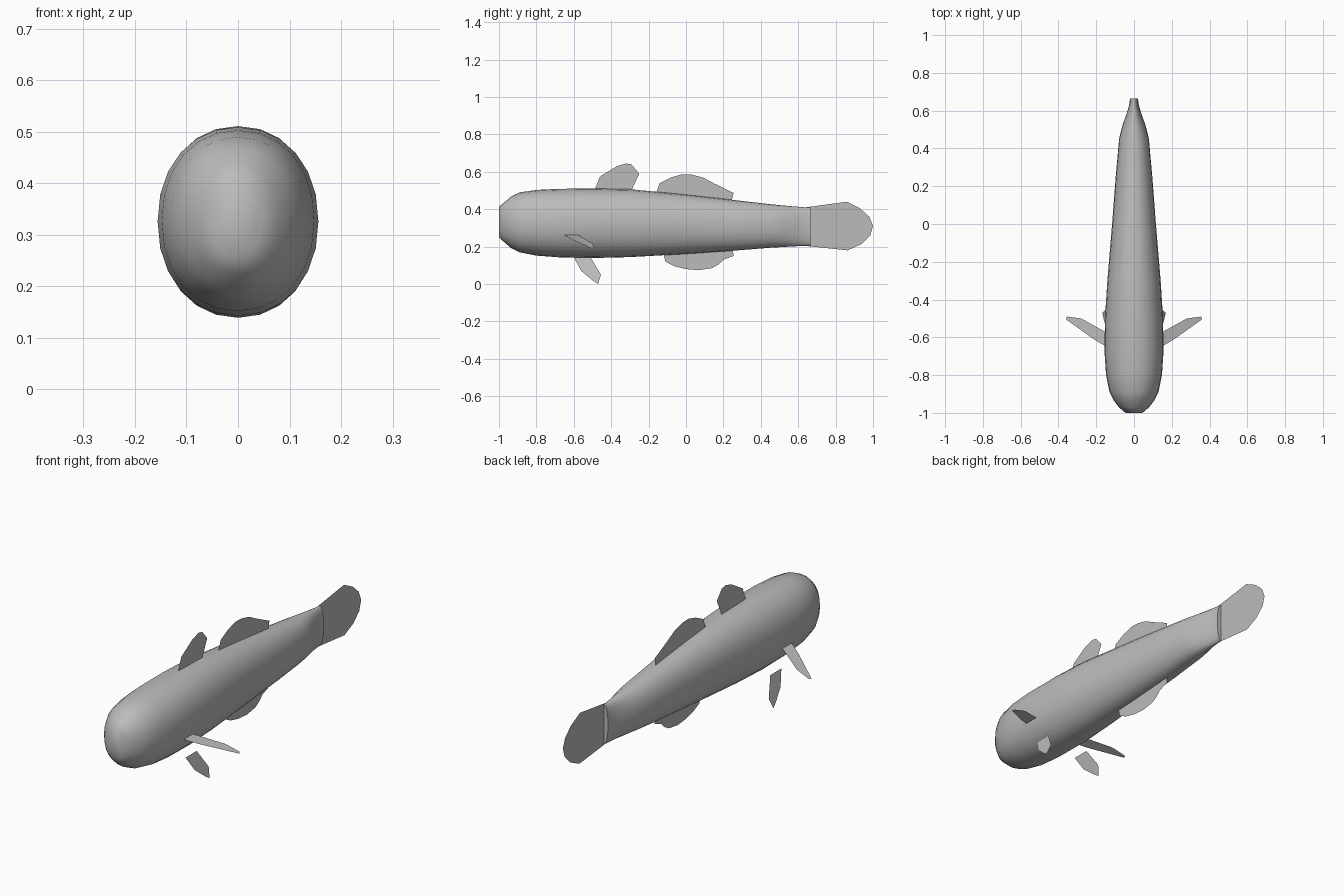
import bpy, bmesh, math

cube = bpy.data.objects.get("Cube")
if cube:
    bpy.data.objects.remove(cube, do_unlink=True)

# Single skin colour
grey = bpy.data.materials.new("plain_grey")
grey.use_nodes = True
colour = (0.5, 0.5, 0.5, 1)
grey.diffuse_color = colour
grey.node_tree.nodes["Principled BSDF"].inputs["Base Color"].default_value = colour


def add_object(name, bm):
    mesh = bpy.data.meshes.new(name)
    bm.to_mesh(mesh)
    bm.free()
    mesh.materials.append(grey)
    obj = bpy.data.objects.new(name, mesh)
    bpy.context.collection.objects.link(obj)
    return obj


def loft(name, stations, sides=24):
    """Skin slightly squared oval rings given as (y, half width, bottom, top)."""
    bm = bmesh.new()
    rings = []
    for y, half, low, high in stations:
        ring = []
        for i in range(sides):
            a = math.tau * i / sides
            c, s = math.cos(a), math.sin(a)
            x = half * math.copysign(abs(s) ** 0.95, s)
            z = (low + high) / 2 + (high - low) / 2 * math.copysign(abs(c) ** 0.93, c)
            ring.append(bm.verts.new((x, y, z)))
        rings.append(ring)
    for a, b in zip(rings, rings[1:]):
        for i in range(sides):
            j = (i + 1) % sides
            bm.faces.new((a[i], a[j], b[j], b[i]))
    nose = bm.faces.new(rings[0])
    end = bm.faces.new(rings[-1])
    bmesh.ops.recalc_face_normals(bm, faces=bm.faces)
    for f in bm.faces:
        f.smooth = True
    # Crisp edge only where the tail root is cut off
    end.smooth = False
    for e in end.edges:
        e.smooth = False
    return add_object(name, bm)


def fin(name, points, flip=False):
    """One thin flat sheet."""
    bm = bmesh.new()
    face = bm.faces.new([bm.verts.new(p) for p in points])
    if flip:
        face.normal_flip()
    return add_object(name, bm)


# Body
loft("body", [
    (-1.0, 0.045, 0.25, 0.413), (-0.97, 0.08, 0.222, 0.438),
    (-0.935, 0.107, 0.192, 0.468), (-0.89, 0.13, 0.17, 0.49),
    (-0.8, 0.148, 0.152, 0.503), (-0.68, 0.156, 0.143, 0.509),
    (-0.5, 0.154, 0.139, 0.511), (-0.3, 0.141, 0.144, 0.507),
    (0, 0.116, 0.161, 0.478), (0.25, 0.097, 0.178, 0.45),
    (0.45, 0.079, 0.194, 0.427), (0.52, 0.062, 0.198, 0.42),
    (0.59, 0.037, 0.202, 0.414), (0.64, 0.023, 0.203, 0.41),
    (0.665, 0.022, 0.204, 0.409),
])

# Fins on the centre line, outlined in (y, z)
centre_fins = {
    "first_dorsal_fin": [(-.485, .512), (-.46, .575), (-.37, .63), (-.32, .645),
                         (-.29, .638), (-.25, .59), (-.29, .503)],
    "second_dorsal_fin": [(-.16, .488), (-.14, .54), (-.08, .57), (-.02, .587),
                          (.03, .585), (.09, .57), (.15, .538), (.255, .487), (.245, .448)],
    "anal_fin": [(-.12, .16), (-.11, .12), (-.06, .095), (0, .08), (.07, .074),
                 (.14, .085), (.175, .105), (.2, .13), (.255, .15), (.25, .185)],
    "tail_fin": [(.64, .41), (.86, .44), (.93, .405), (.98, .36), (1, .31),
                 (.985, .26), (.94, .215), (.865, .18), (.64, .204)],
}
for name, outline in centre_fins.items():
    fin(name, [(0, y, z) for y, z in outline])

# Paired fins, mirrored left and right
pectoral = [(.145, -.65), (.21, -.612), (.36, -.505), (.355, -.49), (.28, -.5), (.145, -.575)]
pelvic = [(-.6, .143), (-.51, .143), (-.455, .05), (-.47, 0), (-.5, .02), (-.56, .07)]
for side, sign in (("left", 1), ("right", -1)):
    fin(side + "_pectoral_fin",
        [(sign * x, y, .26 - (x - .15) * .33) for x, y in pectoral], sign < 0)
    fin(side + "_pelvic_fin",
        [(sign * (.122 + (.143 - z) * .32), y, z) for y, z in pelvic], sign > 0)
